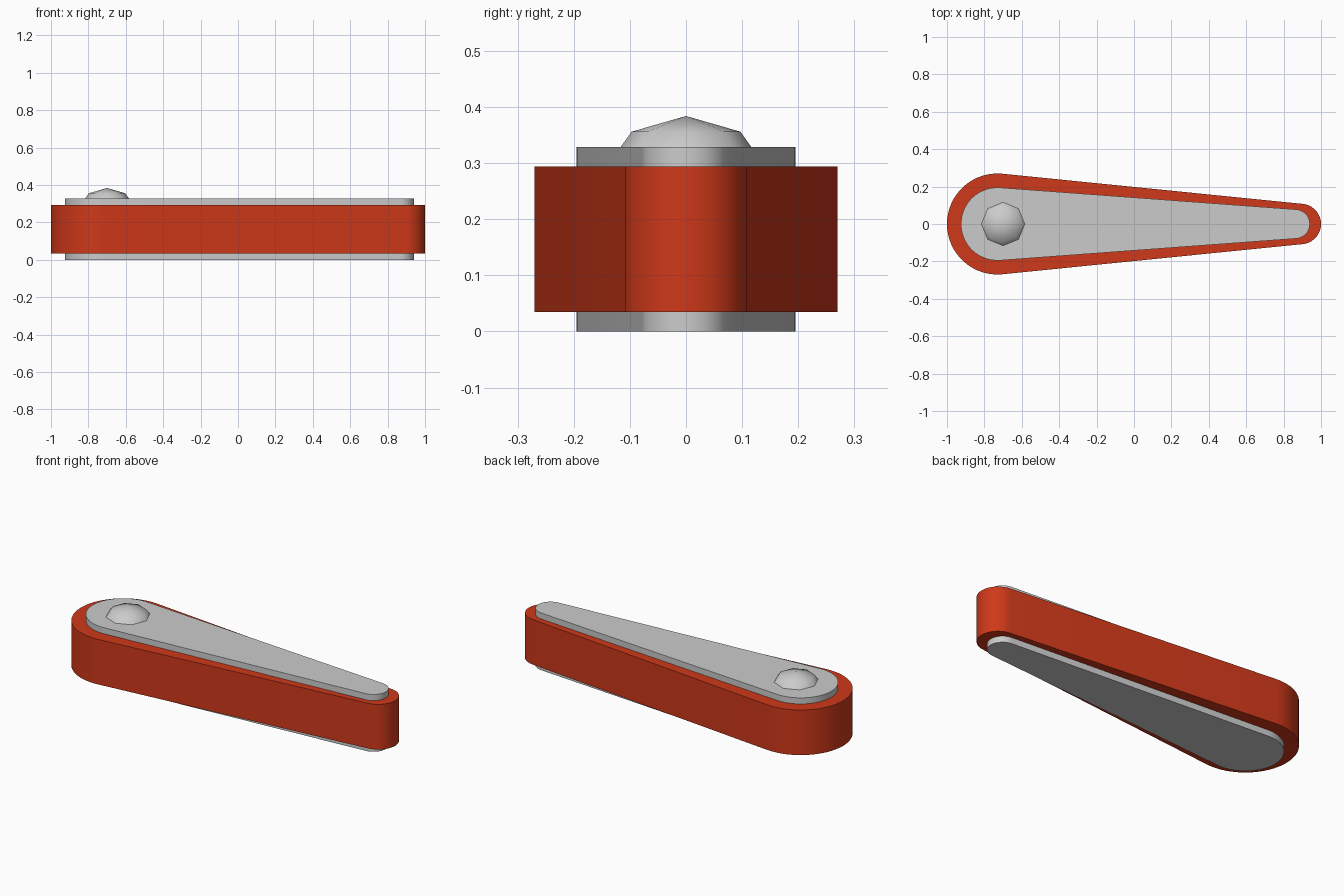
import bpy, bmesh, math

if "Cube" in bpy.data.objects:
    bpy.data.objects.remove(bpy.data.objects["Cube"])

red = bpy.data.materials.new("red_paint")
red.diffuse_color = (0.62, 0.04, 0.01, 1)
red.use_nodes = True
red.node_tree.nodes["Principled BSDF"].inputs["Base Color"].default_value = red.diffuse_color


def finish(name, bm, angle, mat=None):
    bmesh.ops.recalc_face_normals(bm, faces=bm.faces)
    me = bpy.data.meshes.new(name)
    bm.to_mesh(me)
    bm.free()
    ob = bpy.data.objects.new(name, me)
    bpy.context.collection.objects.link(ob)
    if mat:
        me.materials.append(mat)
    bpy.ops.object.select_all(action='DESELECT')
    ob.select_set(True)
    bpy.context.view_layer.objects.active = ob
    bpy.ops.object.shade_smooth_by_angle(angle=math.radians(angle))
    return ob


def tapered_outline(x0, r0, x1, r1, n0=32, n1=20):
    """Two circles joined by their common tangents."""
    t = math.acos((r0 - r1) / (x1 - x0))
    pts = []
    for i in range(n1 + 1):
        a = -t + 2 * t * i / n1
        pts.append((x1 + r1 * math.cos(a), r1 * math.sin(a)))
    for i in range(n0 + 1):
        a = t + (2 * math.pi - 2 * t) * i / n0
        pts.append((x0 + r0 * math.cos(a), r0 * math.sin(a)))
    return pts


def slab(name, outline, z0, z1, mat=None):
    bm = bmesh.new()
    face = bm.faces.new([bm.verts.new((x, y, z0)) for x, y in outline])
    top = bmesh.ops.extrude_face_region(bm, geom=[face], use_keep_orig=True)
    verts = [g for g in top["geom"] if isinstance(g, bmesh.types.BMVert)]
    bmesh.ops.translate(bm, verts=verts, vec=(0, 0, z1 - z0))
    return finish(name, bm, 30, mat)


# Red tapered body
slab("handle_body", tapered_outline(-0.73, 0.27, 0.892, 0.108), 0.035, 0.294, red)

# Grey inlay showing above and below the body
slab("handle_core", tapered_outline(-0.73, 0.195, 0.862, 0.078), 0.0, 0.329)

# Low-poly domed rivet
bm = bmesh.new()
sides = 8
rings = [[bm.verts.new((-0.70 + r * math.cos(2 * math.pi * i / sides),
                        r * math.sin(2 * math.pi * i / sides), z))
          for i in range(sides)] for r, z in ((0.119, 0.325), (0.097, 0.356))]
apex = bm.verts.new((-0.70, 0, 0.384))
for i in range(sides):
    j = (i + 1) % sides
    bm.faces.new((rings[0][i], rings[0][j], rings[1][j], rings[1][i]))
    bm.faces.new((rings[1][i], rings[1][j], apex))
bm.faces.new(rings[0][::-1])
finish("rivet_dome", bm, 50)
